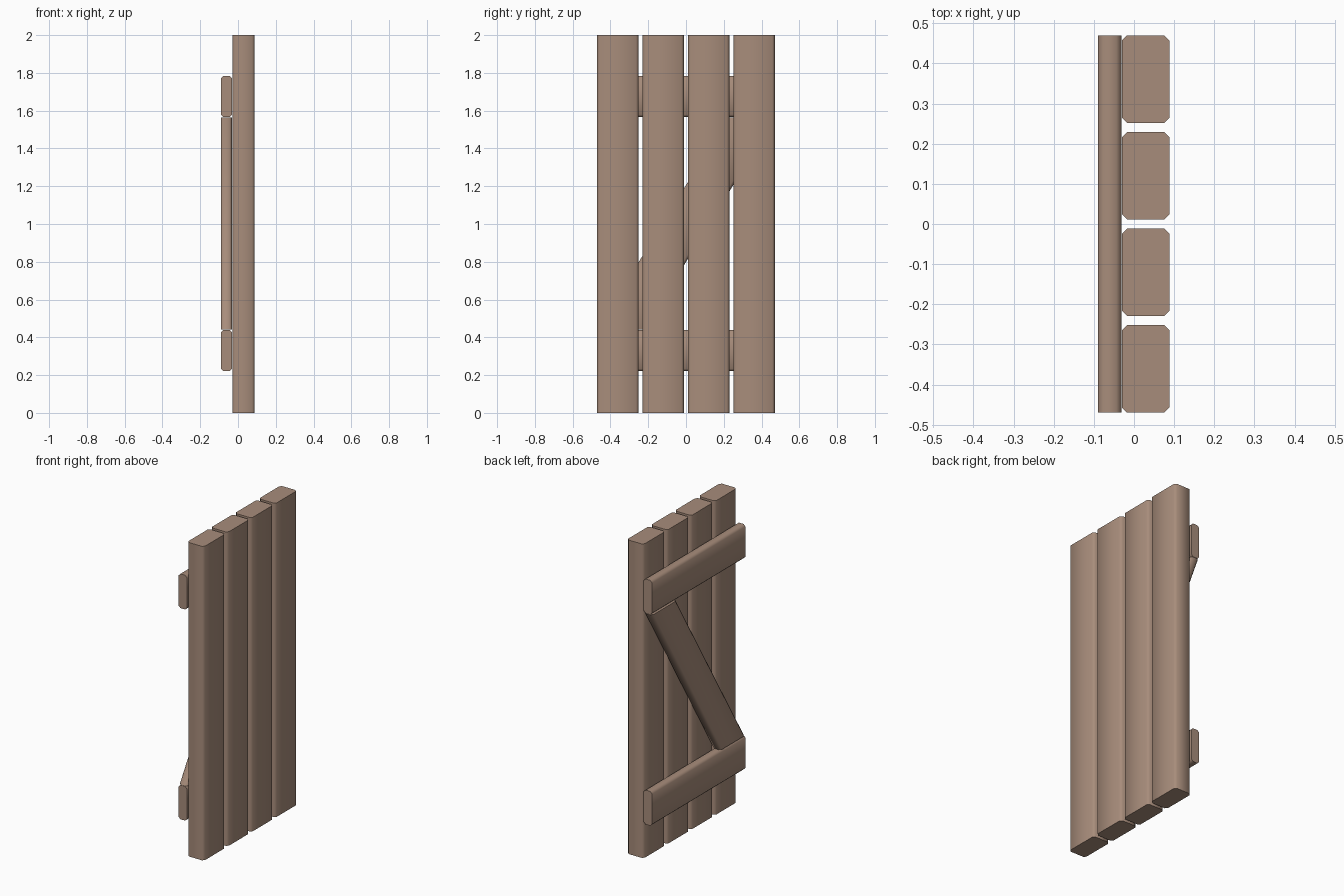
import bpy
import bmesh
import math
from mathutils import Vector

cube = bpy.data.objects.get("Cube")
if cube:
    bpy.data.objects.remove(cube, do_unlink=True)

wood = bpy.data.materials.new("brown wood")
wood.use_nodes = True
colour = (0.39, 0.265, 0.198, 1)
wood.diffuse_color = colour
wood.node_tree.nodes["Principled BSDF"].inputs["Base Color"].default_value = colour

CHAMFER = 0.013


def board(name, start, end, across, width, x_min, x_max, side_chamfer=CHAMFER):
    """Chamfered board swept from start to end, with flat cut ends."""
    across = Vector(across)
    half, c, s = width / 2, CHAMFER, side_chamfer
    profile = [(x_min, half - s), (x_min, s - half), (x_min + c, -half), (x_max - c, -half),
               (x_max, s - half), (x_max, half - s), (x_max - c, half), (x_min + c, half)]
    bm = bmesh.new()
    rings = [[bm.verts.new(Vector(p) + across * w + Vector((x, 0, 0))) for x, w in profile]
             for p in (start, end)]
    for ring in rings:
        bm.faces.new(ring)
    for i in range(len(profile)):
        j = (i + 1) % len(profile)
        bm.faces.new((rings[0][i], rings[0][j], rings[1][j], rings[1][i]))
    bmesh.ops.recalc_face_normals(bm, faces=bm.faces)
    mesh = bpy.data.meshes.new(name)
    bm.to_mesh(mesh)
    bm.free()
    mesh.materials.append(wood)
    obj = bpy.data.objects.new(name, mesh)
    bpy.context.collection.objects.link(obj)
    bpy.ops.object.select_all(action="DESELECT")
    obj.select_set(True)
    bpy.context.view_layer.objects.active = obj
    bpy.ops.object.shade_smooth_by_angle(angle=math.radians(60))
    return obj


# Upright planks
for i in range(4):
    y = (i - 1.5) * 0.2405
    board(f"plank_{i + 1}", (0, y, 0), (0, y, 2), (0, 1, 0), 0.2185, -0.03, 0.088)

# Horizontal battens
for name, z in (("lower_batten", 0.33), ("upper_batten", 1.675)):
    board(name, (0, -0.47, z), (0, 0.47, z), (0, 0, 1), 0.218, -0.09, -0.031)

# Diagonal brace with ends cut level against the battens
board("diagonal_brace", (0, -0.345, 0.441), (0, 0.345, 1.564), (0, 1, 0), 0.25,
      -0.09, -0.031, side_chamfer=0.0155)
